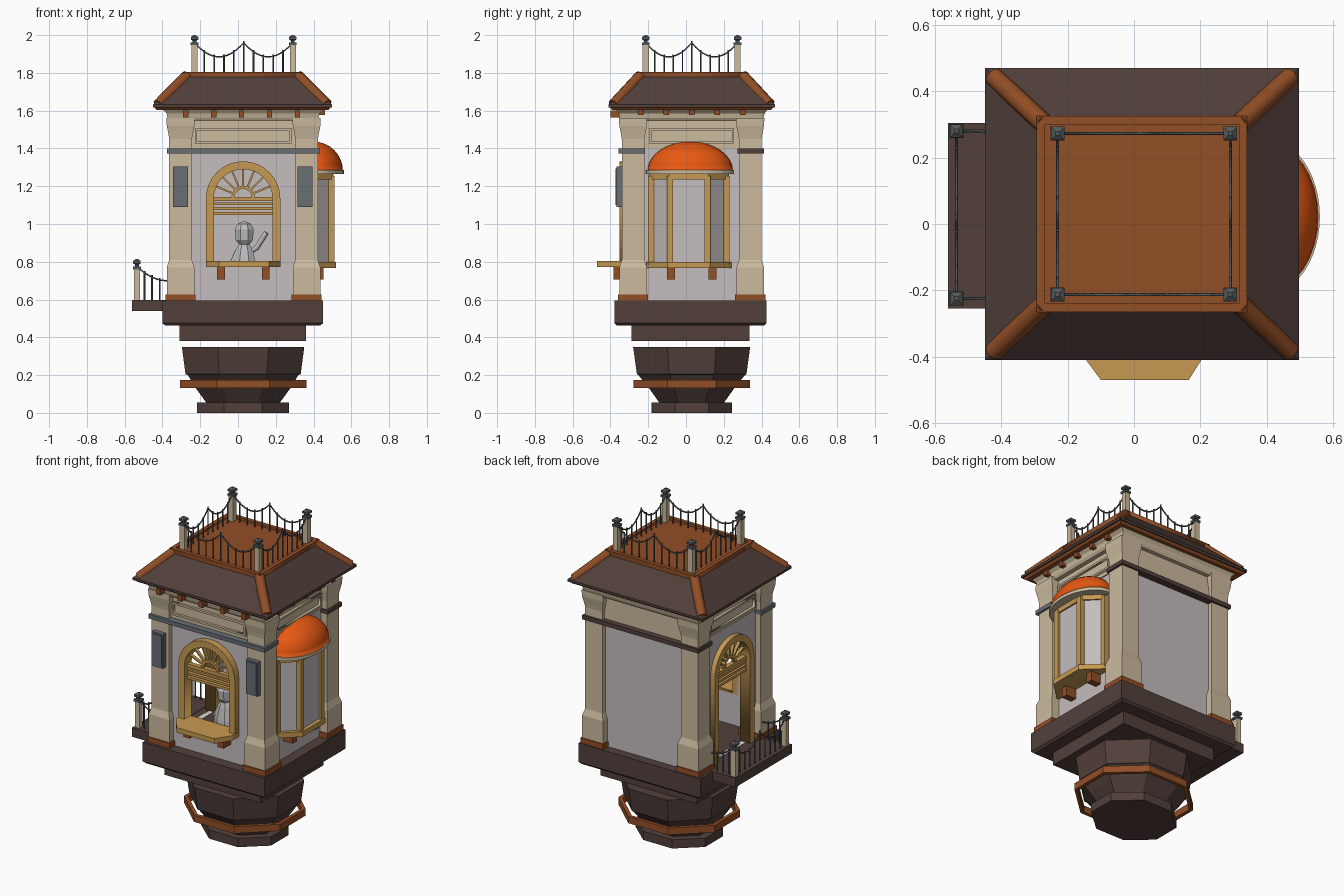
import bpy, bmesh, math
from mathutils import Matrix, Vector

if "Cube" in bpy.data.objects:
    bpy.data.objects.remove(bpy.data.objects["Cube"])

CX, CY = 0.027, 0.03          # building axis


def material(name, r, g, b):
    m = bpy.data.materials.new(name)
    m.diffuse_color = [(c / 255 / 12.92 if c < 11 else ((c / 255 + 0.055) / 1.055) ** 2.4) for c in (r, g, b)] + [1]
    m.use_nodes = True
    m.node_tree.nodes["Principled BSDF"].inputs["Base Color"].default_value = m.diffuse_color
    return m


BROWN = material("dark brown", 82, 64, 59)
RUST = material("rust brown", 146, 78, 38)
STONE = material("beige stone", 204, 187, 158)
WALL = material("pale lavender wall", 197, 189, 190)
WOOD = material("honey wood", 199, 154, 82)
SLATE = material("slate grey", 104, 110, 116)
IRON = material("iron grey", 84, 90, 93)
ORANGE = material("bright orange", 232, 88, 18)
PALE = material("light grey", 190, 190, 192)


def finish(name, bm, mat):
    bmesh.ops.recalc_face_normals(bm, faces=bm.faces)
    me = bpy.data.meshes.new(name)
    bm.to_mesh(me)
    bm.free()
    me.materials.append(mat)
    ob = bpy.data.objects.new(name, me)
    bpy.context.collection.objects.link(ob)
    return ob


def loft(name, rings, mat):
    bm = bmesh.new()
    vs = [[bm.verts.new(p) for p in r] for r in rings]
    n = len(vs[0])
    for a, b in zip(vs, vs[1:]):
        for i in range(n):
            bm.faces.new((a[i], a[(i + 1) % n], b[(i + 1) % n], b[i]))
    bm.faces.new(vs[0][::-1])
    bm.faces.new(vs[-1])
    return finish(name, bm, mat)


def stack(name, layers, mat, c=(CX, CY), sides=4):
    """Polygon cross-sections (z, half x, half y) stacked along z."""
    k = 1 / math.cos(math.pi / sides)
    ang = [(i + 0.5) * math.tau / sides for i in range(sides)]
    return loft(name, [[(c[0] + hx * k * math.cos(a), c[1] + hy * k * math.sin(a), z) for a in ang]
                       for z, hx, hy in layers], mat)


def prism(name, pts, z0, z1, mat):
    return loft(name, [[(x, y, z) for x, y in pts] for z in (z0, z1)], mat)


def box(name, c, s, mat, mtx=Matrix()):
    ob = stack(name, [(-s[2] / 2, s[0] / 2, s[1] / 2), (s[2] / 2, s[0] / 2, s[1] / 2)], mat, (0, 0))
    ob.data.transform(mtx @ Matrix.Translation(c))
    return ob


def to_mesh(name, cu, mat, mtx=Matrix()):
    ob = bpy.data.objects.new(name, cu)
    bpy.context.collection.objects.link(ob)
    bpy.ops.object.select_all(action='DESELECT')
    ob.select_set(True)
    bpy.context.view_layer.objects.active = ob
    bpy.ops.object.convert(target='MESH')
    ob = bpy.context.view_layer.objects.active
    ob.data.materials.clear()
    ob.data.materials.append(mat)
    ob.data.transform(mtx)
    return ob


def add_spline(cu, pts, cyclic=False):
    s = cu.splines.new('POLY')
    s.points.add(len(pts) - 1)
    for p, q in zip(s.points, pts):
        p.co = (*q, 1) if len(q) == 3 else (*q, 0, 1)
    s.use_cyclic_u = cyclic


def plate(name, loops, d0, d1, mat, mtx):
    """Flat outline with holes, from depth d0 to d1 along local z."""
    cu = bpy.data.curves.new(name, 'CURVE')
    cu.dimensions, cu.fill_mode, cu.extrude = '2D', 'BOTH', (d1 - d0) / 2
    for l in loops:
        add_spline(cu, l, True)
    return to_mesh(name, cu, mat, mtx @ Matrix.Translation((0, 0, (d0 + d1) / 2)))


def tubes(name, paths, r, mat, res=0):
    cu = bpy.data.curves.new(name, 'CURVE')
    cu.dimensions, cu.bevel_depth, cu.bevel_resolution, cu.use_fill_caps = '3D', r, res, True
    for p in paths:
        add_spline(cu, p)
    return to_mesh(name, cu, mat)


def rect(x0, x1, y0, y1):
    return [(x0, y0), (x1, y0), (x1, y1), (x0, y1)]


def arch(r, z0, zs=1.135, n=16):
    return [(-r, z0), (r, z0)] + [(r * math.cos(i * math.pi / n), zs + r * math.sin(i * math.pi / n)) for i in range(n + 1)]


# side frames: local x right, y up, z outward
FRONT = Matrix.Translation((CX, CY, 0)) @ Matrix.Rotation(math.pi / 2, 4, 'X')
LEFT, BACK, RIGHT = (Matrix.Translation((CX, CY, 0)) @ Matrix.Rotation(a * math.pi / 2, 4, 'Z')
                     @ Matrix.Rotation(math.pi / 2, 4, 'X') for a in (-1, 2, 1))

# octagonal hanging base
stack("base_foot", [(0, .243, .213), (.055, .243, .213)], BROWN, sides=8)
stack("base_bowl", [(.055, .195, .172), (.13, .25, .225), (.2, .292, .282), (.205, .305, .29), (.35, .324, .31)], BROWN, sides=8)
stack("base_ring", [(.132, .335, .308), (.175, .335, .308), (.175, .312, .287), (.132, .312, .287), (.132, .335, .308)],
      RUST, sides=8)
ring = bpy.data.objects["base_ring"].data
bm = bmesh.new()
bm.from_mesh(ring)
bmesh.ops.delete(bm, geom=[f for f in bm.faces if len(f.verts) == 8], context='FACES')
bm.to_mesh(ring)
bm.free()
stack("under_step", [(.38, .335, .312), (.465, .335, .312)], BROWN, (.025, .023))
stack("platform", [(.462, .41, .39), (.475, .425, .402), (.595, .425, .402)], BROWN, (.025, .024))

# balcony slab
box("balcony_slab", (-.47, .025, .562), (.18, .56, .045), BROWN)
box("balcony_top", (-.47, .025, .59), (.18, .56, .014), BROWN)

# walls with arched openings
for nm, m, hw, d, holes in (("front_wall", FRONT, .357, .34, [arch(.16, .79)]), ("left_wall", LEFT, .34, .357, [arch(.16, .598)]),
                            ("back_wall", BACK, .357, .34, []), ("right_wall", RIGHT, .34, .357, [])):
    plate(nm, [rect(-hw, hw, .594, 1.41)] + holes, d - .03, d, WALL, m)

# corner pillars
for i, (x, y) in enumerate([(-.304, -.28), (.363, -.28), (-.304, .34), (.363, .34)]):
    stack(f"pillar_plinth_{i}", [(.595, .08, .08), (.628, .08, .08)], RUST, (x, y))
    stack(f"pillar_{i}", [(z, h, h) for z, h in ((.628, .073), (.77, .073), (.81, .06), (1.45, .06), (1.475, .064),
                                                (1.52, .073), (1.56, .075))], STONE, (x, y))

# frieze, panels and cornice
stack("frieze", [(1.40, .364, .347), (1.56, .364, .347)], STONE)
for nm, m, hw, d in (("front", FRONT, .255, .347), ("right", RIGHT, .225, .364), ("left", LEFT, .225, .364)):
    plate(nm + "_frieze_panel", [rect(-hw, hw, 1.425, 1.507), rect(-hw + .012, hw - .012, 1.437, 1.495)], d, d + .015, STONE, m)
stack("cornice", [(1.545, .39, .372), (1.56, .40, .38), (1.585, .405, .386), (1.605, .425, .40)], STONE)

# string bands wrapping the pillars
for nm, y0, y1, s, mat in (("front", -.357, -.214, -1, SLATE), ("back", .26, .413, 1, BROWN)):
    box(nm + "_band", (.03, (y0 + .07 if s < 0 else y1 - .07), 1.387), (.81, .14, .026), mat)

# plaques on the front pillars
for i, x in enumerate((-.305, .355)):
    box(f"plaque_{i}", (x, -.353, 1.197), (.08, .03, .215), SLATE)
    box(f"plaque_face_{i}", (x, -.369, 1.197), (.062, .006, .195), SLATE)

# eave brackets
for i in range(5):
    box(f"front_bracket_{i}", (-.277 + i * .148, -.375, 1.583), (.028, .05, .038), RUST)
    box(f"right_bracket_{i}", (.445, -.24 + i * .135, 1.59), (.03, .028, .028), RUST)

# hipped roof with ridge beams and deck
stack("eave_trim", [(1.603, .455, .42), (1.618, .466, .433)], RUST, (.024, .03))
stack("roof", [(1.617, .473, .44), (1.632, .473, .44), (1.785, .31, .287)], BROWN, (.024, .03))
tubes("hip_beams", [[(.024 + a * .447, .03 + b * .414, 1.632), (.024 + a * .295, .03 + b * .272, 1.785)]
                    for a in (-1, 1) for b in (-1, 1)], .03, RUST, 2)
TOP = Matrix.Translation((.024, .03, 0))
plate("roof_rim", [rect(-.317, .317, -.295, .295), rect(-.292, .292, -.27, .27)], 1.776, 1.805, RUST, TOP)
box("roof_deck", (0, 0, 1.785), (.6, .55, .012), RUST, TOP)


# railings: swooping top rail with upright bars
def railing(name, runs, z0, h, sag):
    rails = []
    for p, q, swoops, bars in runs:
        p, q = Vector(p), Vector(q)
        def at(t):
            u = (t * swoops) % 1 if t < 1 else (swoops % 1)
            return z0 + h - sag * 4 * u * (1 - u)
        rails.append([(*p.lerp(q, i / 24), at(i / 24)) for i in range(25)])
        for i in range(1, bars):
            w = p.lerp(q, i / bars)
            rails.append([(*w, z0 - .005), (*w, at(i / bars) + .01)])
    tubes(name, rails, .0045, IRON, 1)


def post(name, x, y, z0, k):
    stack(name + "_shaft", [(z0, .016, .016), (z0 + .15 * k, .016, .016)], STONE, (x, y))
    stack(name + "_cap", [(z0 + z * k, r, r) for z, r in ((.15, .021), (.163, .021), (.164, .01), (.172, .01), (.178, .02),
                                                         (.19, .02), (.2, .006))], IRON, (x, y))


cor = [(-.23, -.213), (.29, -.213), (.29, .273), (-.23, .273)]
railing("roof_railing", [(cor[i], cor[(i + 1) % 4], 2, 10) for i in range(4)], 1.795, .165, .075)
for i, c in enumerate(cor):
    post(f"roof_post_{i}", *c, 1.79, 1.05)
bal = [(-.535, -.225), (-.535, .28)]
railing("balcony_railing", [(bal[0], bal[1], 2, 10)] + [(b, (-.375, b[1]), .5, 4) for b in bal], .6, .175, .075)
for i, c in enumerate(bal):
    post(f"balcony_post_{i}", *c, .595, 1.1)


# arched window and balcony door joinery
def joinery(name, m, z0, d):
    plate(name + "_frame", [arch(.197, z0), arch(.155, z0 + .008 if z0 > .7 else z0 - .01)] if z0 > .7 else
          [arch(.197, z0) [1:] + [(-.197, z0), (-.155, z0)] + arch(.155, z0)[:1:-1] + [(.155, z0)]], d - .03, d + .042, WOOD, m)
    bars = [(1.132, .022), (1.107, .012), (1.082, .014), (1.055, .016)]
    for i, (z, h) in enumerate(bars):
        box(f"{name}_rail_{i}", (0, z, d), (.315, h, .03), WOOD, m)
    hub = [(r * math.cos(i * math.pi / 10), 1.14 + r * math.sin(i * math.pi / 10))
           for r, rng in ((.062, range(11)), (.046, range(10, -1, -1))) for i in rng]
    plate(name + "_fan_hub", [hub], d - .012, d + .012, WOOD, m)
    for i in range(1, 8):
        sp = Matrix.Translation((0, 1.14, d)) @ Matrix.Rotation(i * math.pi / 8, 4, 'Z')
        box(f"{name}_fan_spoke_{i}", (.107, 0, 0), (.1, .01, .02), WOOD, m @ sp)


joinery("front_window", FRONT, .79, .34)
joinery("balcony_door", LEFT, .597, .345)
prism("front_sill", [(-.17, -.29), (-.17, -.375), (-.10, -.47), (.165, -.47), (.225, -.375), (.225, -.29)], .772, .803, WOOD)
for i, x in enumerate((-.09, .147)):
    box(f"sill_bracket_{i}", (x, -.345, .74), (.042, .075, .065), RUST)


# bay window on the right side
def bay(e):
    return [(.37, -.185 - e), (.40, -.185 - e), (.495 + e, -.085 - e / 2), (.495 + e, .115 + e / 2), (.40, .215 + e), (.37, .215 + e)]


prism("bay_panels", bay(0), .79, 1.27, WALL)
prism("bay_sill", bay(.025), .768, .8, WOOD)
prism("bay_header", bay(.01), 1.235, 1.27, WOOD)
for i, (x, y) in enumerate(bay(0)[1:5]):
    box(f"bay_post_{i}", (x, y, 1.02), (.03, .032, .47), WOOD)
for i, y in enumerate((-.08, .14)):
    box(f"bay_bracket_{i}", (.415, y, .74), (.075, .042, .065), RUST)
prism("dome_rim", [(.4 + .16 * math.cos(a), .022 + .233 * math.sin(a))
                   for a in [(-.5 + i / 24) * math.pi for i in range(25)]] + [(.37, .255), (.37, -.211)], 1.265, 1.285, STONE)
bm = bmesh.new()
bmesh.ops.create_uvsphere(bm, u_segments=32, v_segments=16, radius=1)
for co, no in (((0, 0, 0), (0, 0, -1)), ((-.18, 0, 0), (-1, 0, 0))):
    bmesh.ops.bisect_plane(bm, geom=bm.verts[:] + bm.edges[:] + bm.faces[:], plane_co=co, plane_no=no, clear_outer=True)
bmesh.ops.transform(bm, verts=bm.verts, matrix=Matrix.Translation((.4, .022, 1.283)) @ Matrix.Diagonal((.155, .225, .153, 1)))
dome = finish("bay_dome", bm, ORANGE)
for p in dome.data.polygons:
    p.use_smooth = True

# waving figure inside the window
F = (.033, -.17)
stack("figure_body", [(.6, .075, .06), (.78, .065, .05), (.86, .045, .035), (.91, .02, .02)], PALE, F, 8)
stack("figure_head", [(.89, .025, .025), (.915, .045, .045), (.97, .05, .05), (1.0, .036, .036), (1.012, .012, .012)], PALE, F, 8)
tubes("figure_arms", [[(.06, -.17, .85), (.10, -.18, .875), (.15, -.19, .955)], [(.0, -.17, .86), (-.03, -.18, .79)]], .015, PALE, 1)
